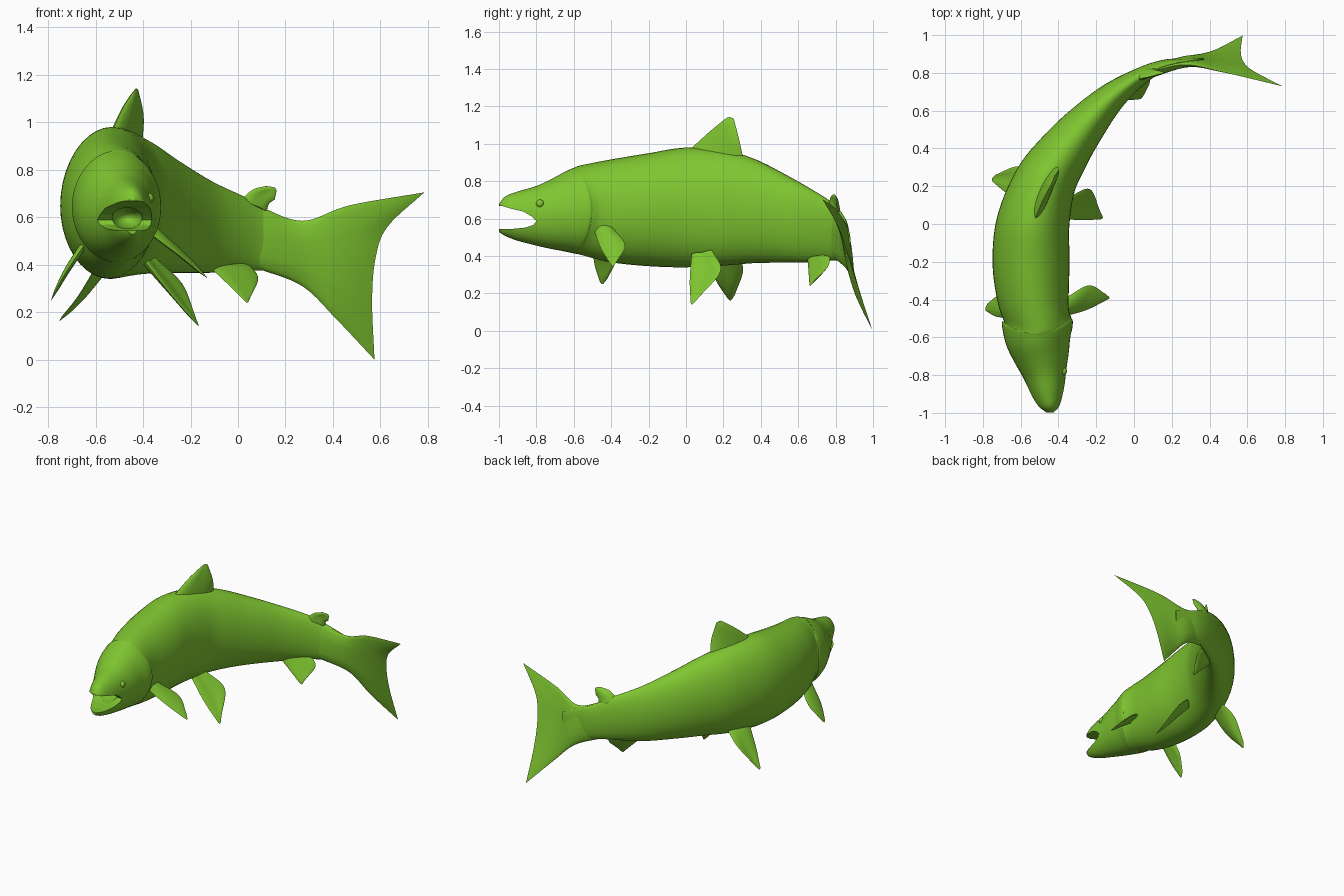
import bpy, bmesh, math
from mathutils import Vector

if "Cube" in bpy.data.objects:
    bpy.data.objects.remove(bpy.data.objects["Cube"])

green = bpy.data.materials.new("green")
green.diffuse_color = (0.21, 0.56, 0.03, 1)
green.use_nodes = True
green.node_tree.nodes["Principled BSDF"].inputs["Base Color"].default_value = green.diffuse_color


def spline(pts, t):
    """Catmull-Rom through pts, t in 0..1; points may have any dimension."""
    n = len(pts) - 1
    i = min(int(t * n), n - 1)
    f = t * n - i
    p1, p2 = pts[i], pts[i + 1]
    p0 = pts[i - 1] if i > 0 else [2 * a - b for a, b in zip(p1, p2)]
    p3 = pts[i + 2] if i + 2 <= n else [2 * b - a for a, b in zip(p1, p2)]
    return [b + 0.5 * f * (c - a + f * (2 * a - 5 * b + 4 * c - d + f * (3 * (b - c) + d - a)))
            for a, b, c, d in zip(p0, p1, p2, p3)]


def finish(name, bm):
    bmesh.ops.remove_doubles(bm, verts=bm.verts, dist=0.0003)
    bmesh.ops.recalc_face_normals(bm, faces=bm.faces)
    me = bpy.data.meshes.new(name)
    bm.to_mesh(me)
    bm.free()
    ob = bpy.data.objects.new(name, me)
    bpy.context.collection.objects.link(ob)
    me.materials.append(green)
    return ob


def smooth(ob, angle=50):
    bpy.ops.object.select_all(action='DESELECT')
    ob.select_set(True)
    bpy.context.view_layer.objects.active = ob
    bpy.ops.object.shade_smooth_by_angle(angle=math.radians(angle))


def fin(name, rows, normal, thick, nu=16, nv=20):
    """Lens-section sheet through rows running from base to tip."""
    bm = bmesh.new()
    n = Vector(normal).normalized()
    for side in (1, -1):
        grid = []
        for i in range(nu + 1):
            u = i / nu
            line = []
            for j in range(nv + 1):
                v = j / nv
                p = Vector(spline([spline(r, v) for r in rows], u))
                h = thick * (1 - u) ** 0.8 * math.sqrt(max(0, 1 - (2 * v - 1) ** 2))
                h += 0.004 * min(1, 4 * v, 4 * (1 - v), 6 * (1 - u))
                line.append(bm.verts.new(p + n * h * side))
            grid.append(line)
        for i in range(nu):
            for j in range(nv):
                bm.faces.new((grid[i][j], grid[i + 1][j], grid[i + 1][j + 1], grid[i][j + 1]))
        if side == 1:
            base = grid[0]
        else:
            bm.faces.new(base + grid[0][::-1])
    smooth(finish(name, bm))


# Body stations: x, y, half width, top z, bottom z, backward bow of the ring
stations = [
    (-.445, -.998, .032, .682, .528, 0), (-.447, -.965, .060, .720, .507, 0),
    (-.457, -.90, .086, .745, .482, 0), (-.472, -.80, .114, .775, .456, 0),
    (-.490, -.70, .148, .812, .438, .02), (-.508, -.60, .176, .850, .425, .05),
    (-.512, -.52, .188, .876, .412, .07), (-.515, -.49, .174, .886, .406, .07),
    (-.535, -.38, .191, .915, .368, .03), (-.545, -.20, .204, .950, .346, 0),
    (-.535, .00, .194, .980, .340, 0), (-.475, .21, .167, .965, .350, 0),
    (-.385, .36, .143, .920, .362, 0), (-.270, .51, .115, .845, .365, 0),
    (-.120, .67, .078, .755, .366, 0), (.040, .785, .046, .680, .376, 0),
    (.160, .84, .030, .612, .372, 0), (.270, .86, .017, .565, .345, 0),
    (.370, .875, .005, .52, .38, 0)]

# Body loft
bm = bmesh.new()
steps, sides, rings = 110, 40, []
for i in range(steps + 1):
    t = i / steps
    x, y, w, zt, zb, bow = spline(stations, t)
    a, b = spline(stations, max(0, t - .01)), spline(stations, min(1, t + .01))
    tan = Vector((b[0] - a[0], b[1] - a[1], 0)).normalized()
    nor = Vector((tan.y, -tan.x, 0))
    ring = []
    for k in range(sides):
        ang = 2 * math.pi * k / sides
        s = math.sin(ang)
        p = Vector((x, y, (zt + zb) / 2)) + nor * w * math.cos(ang) - tan * bow * s * s
        p.z += s * (zt - zb) / 2
        ring.append(bm.verts.new(p))
    rings.append(ring)
for r, q in zip(rings, rings[1:]):
    for k in range(sides):
        m = (k + 1) % sides
        bm.faces.new((r[k], r[m], q[m], q[k]))
bm.faces.new(rings[0])
bm.faces.new(rings[-1][::-1])
body = finish("body", bm)

# Open mouth: wedge cut across the jaws, then a throat hollow
bm = bmesh.new()
mouth = [(-1.1, .668), (-.985, .668), (-.93, .652), (-.87, .638), (-.825, .612), (-.80, .588),
         (-.815, .567), (-.86, .552), (-.93, .545), (-1.1, .545)]
face = bm.faces.new([bm.verts.new((-.75, y, z)) for y, z in mouth])
ext = bmesh.ops.extrude_face_region(bm, geom=[face])
bmesh.ops.translate(bm, vec=(.6, 0, 0), verts=[v for v in ext["geom"] if isinstance(v, bmesh.types.BMVert)])
wedge = finish("mouth_cutter", bm)

bm = bmesh.new()
bmesh.ops.create_uvsphere(bm, u_segments=24, v_segments=14, radius=1)
bmesh.ops.scale(bm, vec=(.065, .13, .045), verts=bm.verts)
bmesh.ops.translate(bm, vec=(-.467, -.835, .597), verts=bm.verts)
throat = finish("throat_cutter", bm)

bpy.context.view_layer.objects.active = body
for cutter in (wedge, throat):
    cutter.hide_render = True
    mod = body.modifiers.new("cut", 'BOOLEAN')
    mod.operation, mod.solver, mod.object = 'DIFFERENCE', 'EXACT', cutter
    bpy.ops.object.modifier_apply(modifier=mod.name)
    bpy.data.objects.remove(cutter)
smooth(body, 40)

# Eyes
for side, name in ((-1, "left_eye"), (1, "right_eye")):
    bm = bmesh.new()
    bmesh.ops.create_uvsphere(bm, u_segments=20, v_segments=12, radius=.022)
    bmesh.ops.translate(bm, vec=(-.475 + side * .098, -.78, .68), verts=bm.verts)
    smooth(finish(name, bm))


# Tail fin: outline in x,z, twisted in y towards the tips
def tail_point(x, z):
    return (x, .862 - 1.6 * max(0, .27 - x) ** 2 + (.42 - z) * .68 * max(0, x - .1), z)


tail = [[(.08, .65), (.08, .58), (.08, .51), (.08, .44), (.08, .385)],
        [(.27, .585), (.27, .52), (.27, .45), (.27, .38), (.27, .31)],
        [(.47, .65), (.43, .53), (.41, .42), (.405, .31), (.415, .17)],
        [(.785, .705), (.63, .56), (.58, .43), (.565, .25), (.575, .0)]]
fin("tail_fin", [[tail_point(*p) for p in r] for r in tail], (-.25, .95, .15), .03, 30, 32)

# Back fins
fin("dorsal_fin", [
    [(-.535, .0, .95), (-.48, .15, .93), (-.41, .31, .90)],
    [(-.485, .12, 1.06), (-.45, .20, 1.05), (-.40, .285, 1.02)],
    [(-.44, .205, 1.13), (-.43, .23, 1.143), (-.42, .255, 1.135)]], (.93, -.37, 0), .03)
fin("adipose_fin", [
    [(0, .765, .66), (.06, .795, .65), (.12, .82, .62)],
    [(.06, .775, .715), (.10, .80, .695), (.13, .81, .655)],
    [(.12, .79, .732), (.16, .80, .72), (.155, .805, .675)]], (-.5, .85, 0), .02)

# Belly fins
fin("anal_fin", [
    [(-.13, .65, .40), (-.06, .70, .40), (.04, .77, .41)],
    [(-.04, .655, .315), (.02, .70, .31), (.085, .76, .345)],
    [(.02, .66, .255), (.04, .665, .24), (.055, .69, .27)]], (-.65, .75, 0), .018)
fin("right_pectoral_fin", [
    [(-.37, -.49, .53), (-.36, -.45, .55), (-.36, -.39, .55)],
    [(-.25, -.455, .44), (-.25, -.40, .455), (-.24, -.325, .46)],
    [(-.14, -.40, .35), (-.13, -.39, .345), (-.15, -.37, .37)]], (.6, 0, .75), .012)
fin("left_pectoral_fin", [
    [(-.65, -.50, .48), (-.645, -.45, .49), (-.64, -.39, .50)],
    [(-.73, -.49, .36), (-.725, -.43, .37), (-.71, -.375, .38)],
    [(-.785, -.46, .26), (-.787, -.445, .25), (-.775, -.42, .28)]], (-.85, 0, .5), .012)
fin("right_pelvic_fin", [
    [(-.39, .03, .41), (-.38, .09, .41), (-.35, .14, .43)],
    [(-.28, .02, .27), (-.265, .10, .28), (-.235, .185, .32)],
    [(-.175, .025, .15), (-.165, .035, .143), (-.18, .07, .18)]], (.75, -.2, .6), .014)
fin("left_pelvic_fin", [
    [(-.59, .12, .40), (-.56, .20, .40), (-.52, .28, .41)],
    [(-.67, .16, .27), (-.65, .24, .27), (-.62, .305, .32)],
    [(-.75, .225, .17), (-.752, .24, .163), (-.735, .26, .19)]], (-.8, .2, .5), .014)
